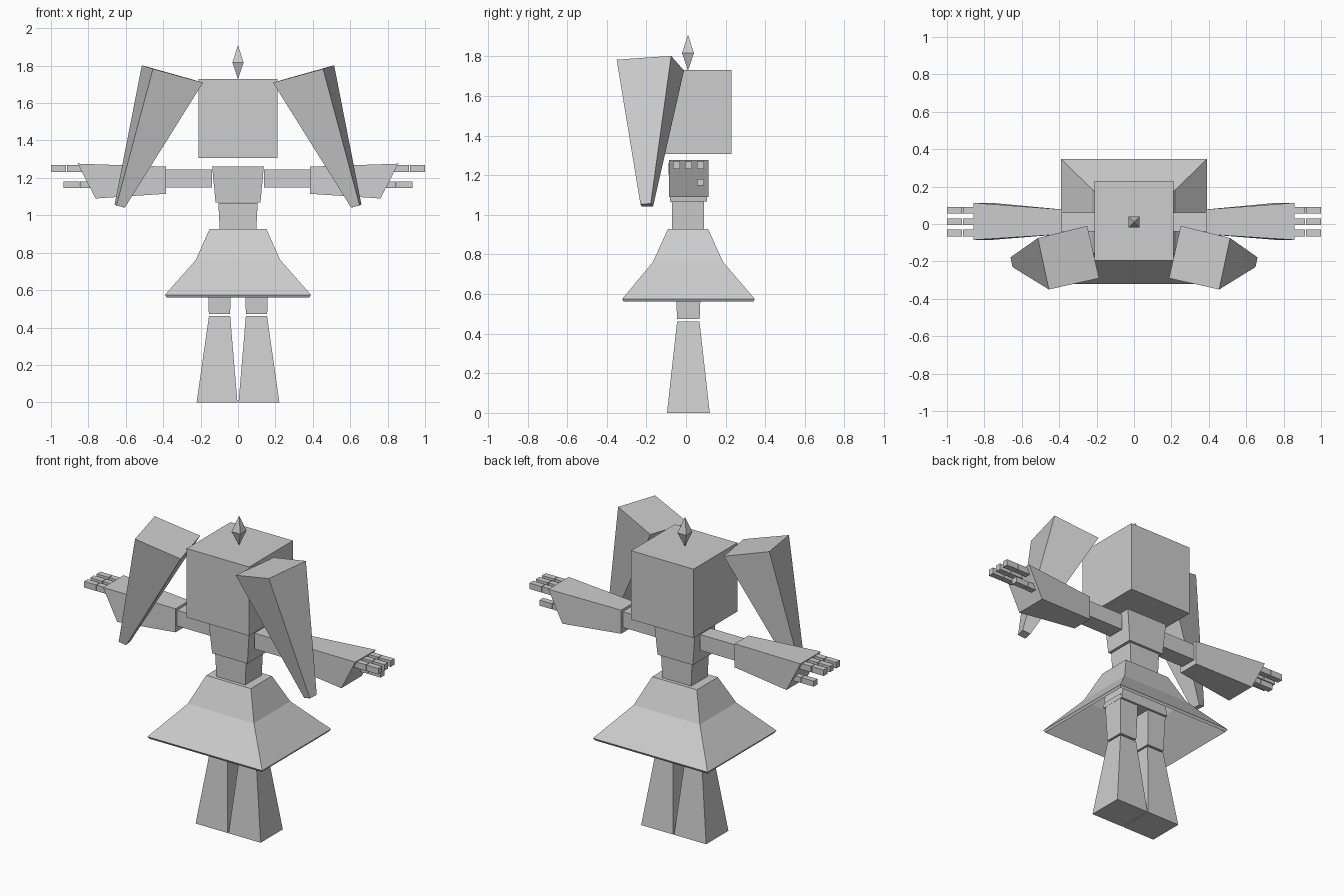
import bpy, bmesh

if "Cube" in bpy.data.objects:
    bpy.data.objects.remove(bpy.data.objects["Cube"])

grey = bpy.data.materials.new("light grey")
grey.diffuse_color = (0.61, 0.61, 0.61, 1)
grey.use_nodes = True
grey.node_tree.nodes["Principled BSDF"].inputs["Base Color"].default_value = grey.diffuse_color


def make(name, rings, cap_bottom=True):
    """Skin a stack of equal-sized vertex rings and cap both ends."""
    bm = bmesh.new()
    vs = [[bm.verts.new(p) for p in r] for r in rings]
    n = len(rings[0])
    for a, b in zip(vs, vs[1:]):
        for i in range(n):
            j = (i + 1) % n
            bm.faces.new((a[i], a[j], b[j], b[i]))
    if cap_bottom:
        bm.faces.new(vs[0][::-1])
    bm.faces.new(vs[-1])
    if cap_bottom:
        bmesh.ops.recalc_face_normals(bm, faces=bm.faces)
    me = bpy.data.meshes.new(name)
    bm.to_mesh(me)
    bm.free()
    me.materials.append(grey)
    ob = bpy.data.objects.new(name, me)
    bpy.context.collection.objects.link(ob)
    return ob


def rect(x0, x1, y0, y1, z):
    return [(x0, y0, z), (x1, y0, z), (x1, y1, z), (x0, y1, z)]


def side_rect(x, y0, y1, z0, z1, lean=0):
    """Rectangle across the arm; lean pulls the lower edge inward."""
    return [(x - lean, y0, z0), (x - lean, y1, z0), (x, y1, z1), (x, y0, z1)]


def pair(name, rings):
    """Make a right part and its mirrored left twin."""
    make("right_" + name, rings)
    make("left_" + name, [[(-x, y, z) for x, y, z in r] for r in rings])


# head and the diamond floating over it
make("head", [rect(-0.212, 0.212, -0.195, 0.23, 1.307),
              rect(-0.212, 0.212, -0.195, 0.23, 1.73)])
e = 0.0005
make("diamond", [rect(-e, e, 0.01 - e, 0.01 + e, 1.73),
                 rect(-0.03, 0.03, -0.02, 0.04, 1.816),
                 rect(-e, e, 0.01 - e, 0.01 + e, 1.908)])

# torso, waist and hips
make("torso", [rect(-0.12, 0.12, -0.08, 0.105, 1.068),
               rect(-0.138, 0.138, -0.09, 0.112, 1.26)])
make("waist", [rect(-0.098, 0.098, -0.07, 0.09, 0.925),
               rect(-0.105, 0.105, -0.072, 0.092, 1.066)])
make("hips", [rect(-0.165, 0.165, -0.07, 0.09, 0.69),
              rect(-0.13, 0.13, -0.07, 0.09, 0.90)])

# skirt: open shell with a thin wall
skirt = make("skirt", [rect(-0.39, 0.39, -0.322, 0.347, 0.575),
                       rect(-0.225, 0.225, -0.167, 0.187, 0.762),
                       rect(-0.152, 0.152, -0.092, 0.112, 0.927)], False)
wall = skirt.modifiers.new("wall", "SOLIDIFY")
wall.thickness = 0.018
wall.offset = -1

# legs
pair("thigh", [rect(0.042, 0.156, -0.045, 0.069, 0.473),
               rect(0.036, 0.165, -0.055, 0.078, 0.72)])
pair("lower_leg", [rect(0.003, 0.221, -0.096, 0.12, 0.0),
                   rect(0.042, 0.155, -0.045, 0.068, 0.462)])

# arms with flared sleeves
pair("upper_arm", [side_rect(0.14, -0.04, 0.062, 1.148, 1.245),
                   side_rect(0.386, -0.04, 0.062, 1.148, 1.245)])
pair("sleeve", [side_rect(0.386, -0.055, 0.078, 1.115, 1.26),
                side_rect(0.857, -0.085, 0.113, 1.09, 1.276, 0.095)])

# three fingers and a thumb, two joints each
def digit(name, y0, z0, z1, x0, x1, x2):
    y1 = y0 + 0.036
    pair(name + "_base", [side_rect(x0, y0, y1, z0, z1),
                          side_rect(x1 - 0.002, y0, y1, z0, z1)])
    pair(name + "_tip", [side_rect(x1 + 0.002, y0, y1, z0, z1),
                         side_rect(x2, y0, y1, z0, z1)])


for i, y in enumerate((-0.066, -0.006, 0.055)):
    digit("finger_%d" % (i + 1), y, 1.231, 1.268, 0.82, 0.917, 1.0)
digit("thumb", 0.055, 1.147, 1.181, 0.76, 0.846, 0.932)

# tapering pigtails
pair("pigtail", [
    [(0.605, -0.222, 1.041), (0.65, -0.23, 1.053),
     (0.66, -0.178, 1.057), (0.614, -0.166, 1.043)],
    [(0.187, -0.29, 1.709), (0.455, -0.35, 1.783),
     (0.514, -0.075, 1.802), (0.25, -0.01, 1.728)]])
